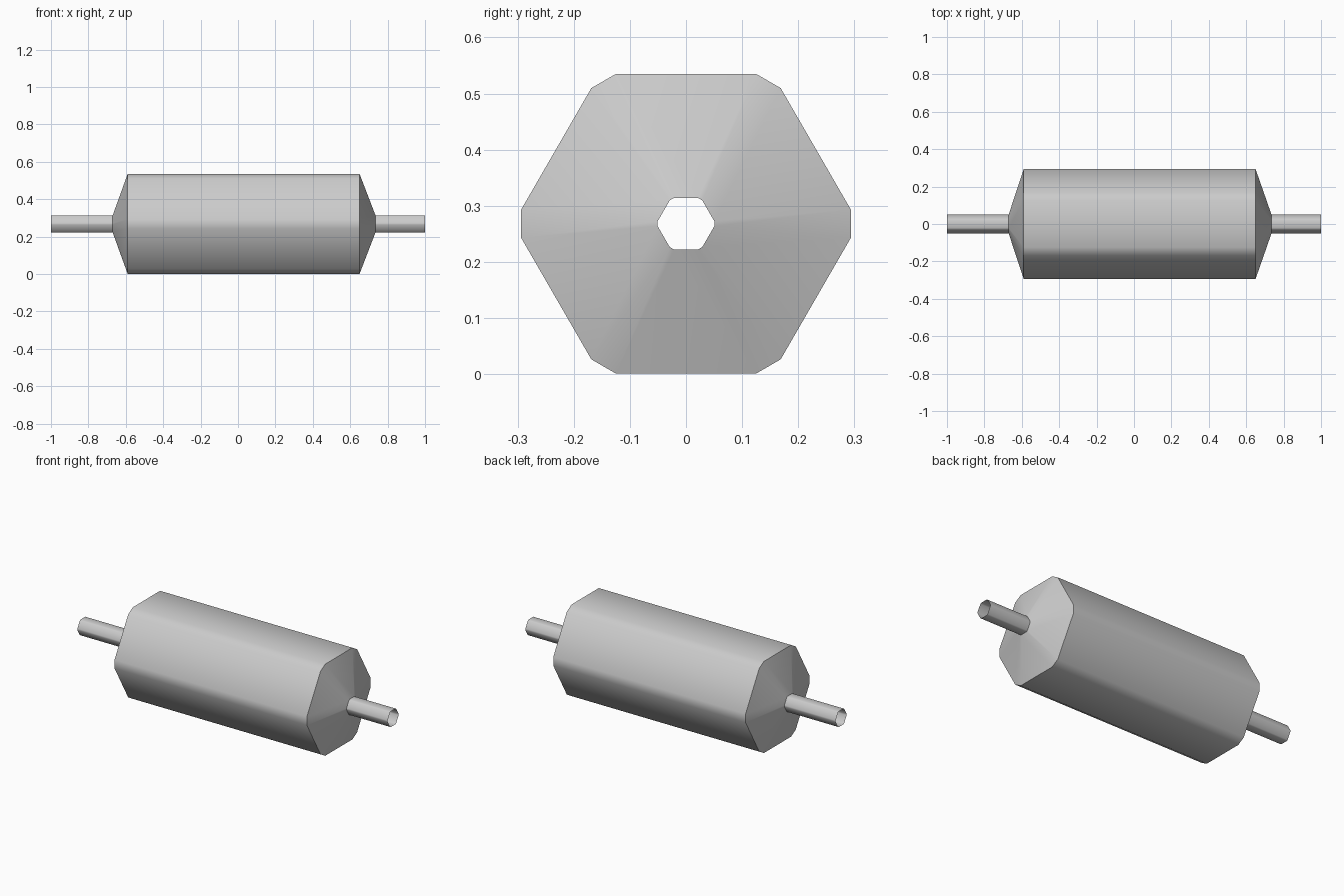
import bpy, bmesh
from math import radians
from mathutils import Matrix, Vector

if "Cube" in bpy.data.objects:
    bpy.data.objects.remove(bpy.data.objects["Cube"])

CZ = 0.268      # height of the centre axis
PIPE = 0.172    # pipe section size relative to the drum section

# Chamfered hexagon section (y, z): one edge with its chamfer, repeated six times
edge = [Vector((-0.125, 0.267)), Vector((0.125, 0.267))]
section = []
for i in range(6):
    rot = Matrix.Rotation(radians(-60 * i), 2)
    section += [rot @ p for p in edge]


def loft(name, stations):
    """Open shell through (x, scale) stations."""
    bm = bmesh.new()
    rings = [[bm.verts.new((x, p.x * s, CZ + p.y * s)) for p in section]
             for x, s in stations]
    n = len(section)
    for a, b in zip(rings, rings[1:]):
        for i in range(n):
            j = (i + 1) % n
            bm.faces.new((a[i], b[i], b[j], a[j]))
    me = bpy.data.meshes.new(name)
    # Make every face point away from the axis
    bm.normal_update()
    f = max(bm.faces, key=lambda f: f.calc_center_median().z)
    if f.normal.z < 0:
        bmesh.ops.reverse_faces(bm, faces=bm.faces[:])
    bm.to_mesh(me)
    bm.free()
    ob = bpy.data.objects.new(name, me)
    bpy.context.collection.objects.link(ob)
    bpy.ops.object.select_all(action='DESELECT')
    ob.select_set(True)
    bpy.context.view_layer.objects.active = ob
    bpy.ops.object.shade_smooth_by_angle(angle=radians(40))
    return ob


# Drum with tapered ends
loft("drum", [(-0.67, PIPE), (-0.59, 1), (0.65, 1), (0.735, PIPE)])

# Open pipes on both ends
loft("left_pipe", [(-1, PIPE), (-0.67, PIPE)])
loft("right_pipe", [(0.735, PIPE), (1, PIPE)])
